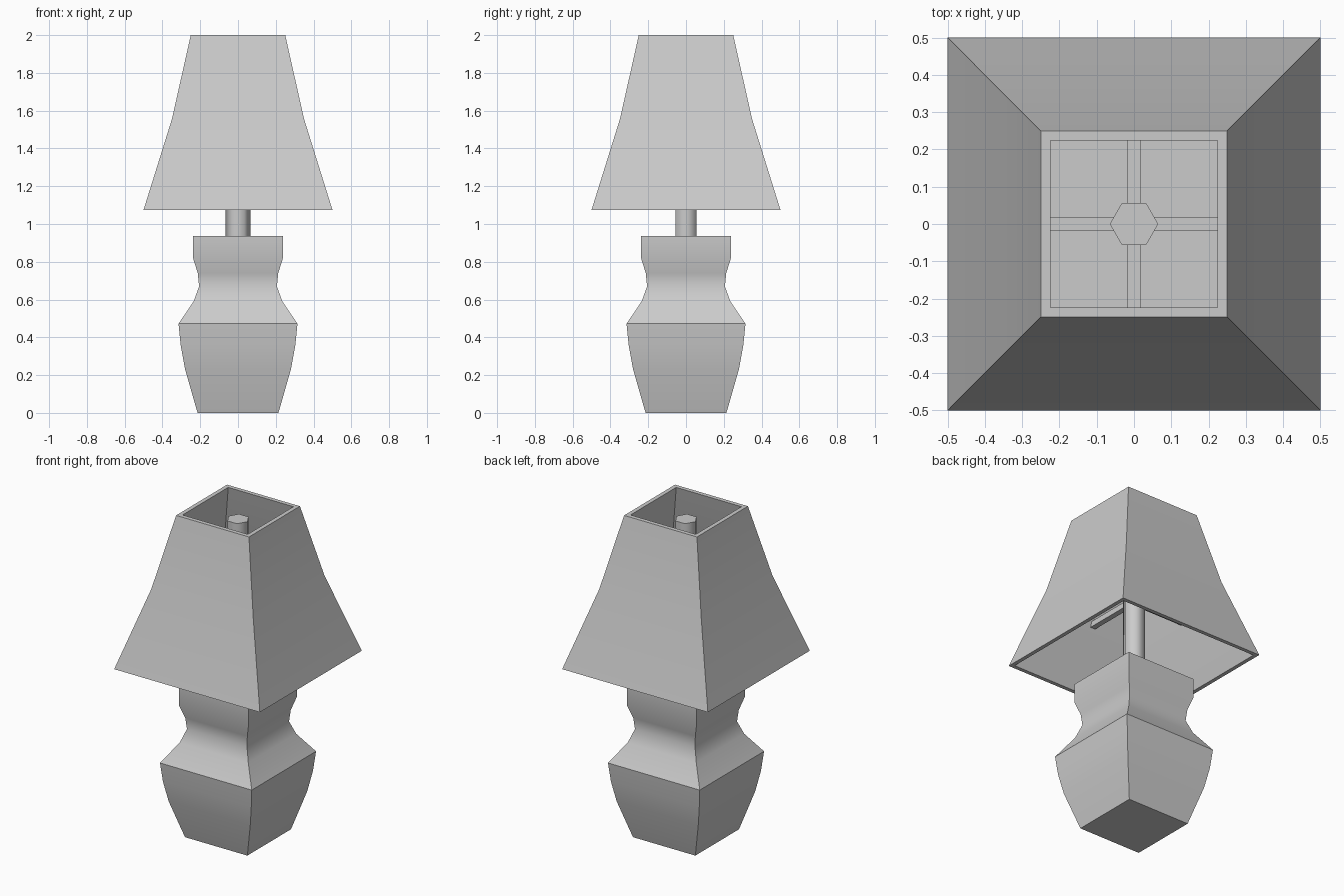
import bpy, bmesh
from math import radians, cos, sin, pi

if "Cube" in bpy.data.objects:
    bpy.data.objects.remove(bpy.data.objects["Cube"])


def finish(name, bm, angle=35):
    bmesh.ops.recalc_face_normals(bm, faces=bm.faces)
    me = bpy.data.meshes.new(name)
    bm.to_mesh(me)
    bm.free()
    me.shade_smooth()
    me.set_sharp_from_angle(angle=radians(angle))
    ob = bpy.data.objects.new(name, me)
    bpy.context.collection.objects.link(ob)
    return ob


def loft(name, profile, sides=4, closed=False, angle=35):
    """Stack polygon rings; closed joins last ring to first, otherwise cap ends."""
    bm = bmesh.new()
    rings = []
    for r, z in profile:
        if sides == 4:
            pts = [(-r, -r), (r, -r), (r, r), (-r, r)]
        else:
            pts = [(r * cos(2 * pi * i / sides), r * sin(2 * pi * i / sides))
                   for i in range(sides)]
        rings.append([bm.verts.new((x, y, z)) for x, y in pts])
    pairs = list(zip(rings, rings[1:]))
    if closed:
        pairs.append((rings[-1], rings[0]))
    else:
        bm.faces.new(rings[0])
        bm.faces.new(rings[-1])
    for a, b in pairs:
        for i in range(sides):
            j = (i + 1) % sides
            bm.faces.new((a[i], a[j], b[j], b[i]))
    return finish(name, bm, angle)


# Square turned base
loft("base", [(0.214, 0), (0.28, 0.23), (0.303, 0.355), (0.315, 0.472),
              (0.235, 0.59), (0.206, 0.67), (0.213, 0.74),
              (0.238, 0.82), (0.238, 0.937)])

# Hexagonal pole
loft("pole", [(0.065, 0.93), (0.065, 1.95)], sides=6, angle=65)

# Hollow flared shade
loft("shade", [(0.5, 1.075), (0.35, 1.555), (0.25, 2.0),
               (0.224, 2.0), (0.324, 1.555), (0.476, 1.075)], closed=True)

# Crossed support arms between pole and shade
for i, axis in enumerate(("x", "y")):
    for s in (-1, 1):
        bm = bmesh.new()
        bmesh.ops.create_cube(bm, size=1)
        size, pos = [0.034, 0.034, 0.034], [0, 0, 1.46]
        size[i] = 0.33
        pos[i] = s * 0.205
        bmesh.ops.scale(bm, vec=size, verts=bm.verts)
        bmesh.ops.translate(bm, vec=pos, verts=bm.verts)
        finish(f"support_arm_{axis}_{'plus' if s > 0 else 'minus'}", bm)
